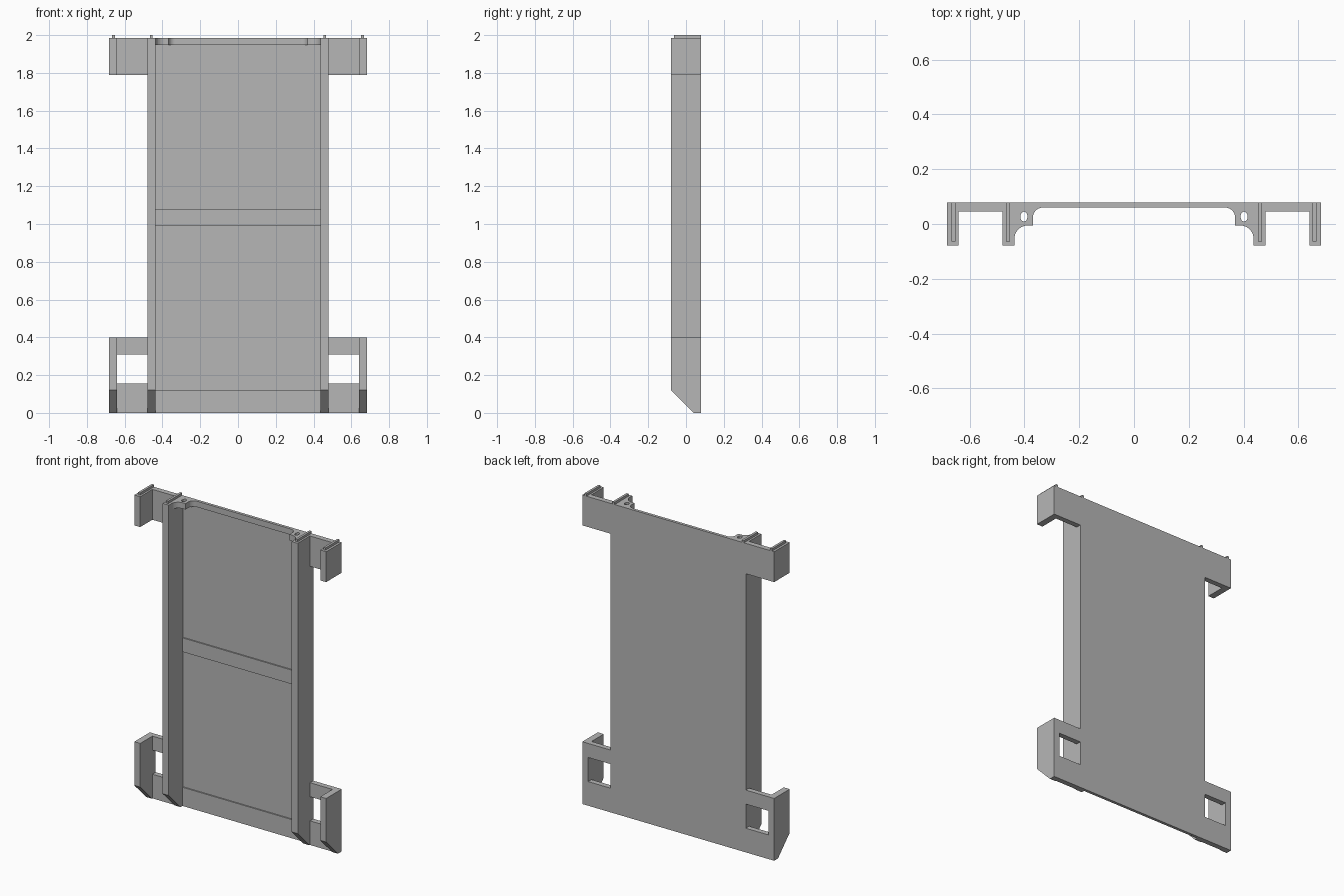
import bpy, bmesh, math
from mathutils import Vector

if "Cube" in bpy.data.objects:
    bpy.data.objects.remove(bpy.data.objects["Cube"], do_unlink=True)

GREY = (0.47, 0.47, 0.47, 1)
mat = bpy.data.materials.new("plain grey")
mat.use_nodes = True
mat.diffuse_color = GREY
mat.node_tree.nodes["Principled BSDF"].inputs["Base Color"].default_value = GREY

# Shared dimensions
BACK, SKIN, FRONT = 0.079, 0.068, -0.079
RAIL_IN, RAIL_OUT = 0.437, 0.48
WING_IN, WING_OUT = 0.64, 0.682
TOP = 1.985
PLATE = 0.045
LIP = 0.06


def prism(name, points, axis, lo, hi):
    """Extrude a 2D outline along an axis; the outline uses the other two axes in order."""
    bm = bmesh.new()
    verts = []
    for a, b in points:
        co = [a, b]
        co.insert("xyz".index(axis), lo)
        verts.append(bm.verts.new(co))
    face = bm.faces.new(verts)
    new = bmesh.ops.extrude_face_region(bm, geom=[face])["geom"]
    shift = Vector([hi - lo if c == axis else 0 for c in "xyz"])
    bmesh.ops.translate(bm, vec=shift, verts=[g for g in new if isinstance(g, bmesh.types.BMVert)])
    bmesh.ops.recalc_face_normals(bm, faces=bm.faces)
    mesh = bpy.data.meshes.new(name)
    bm.to_mesh(mesh)
    bm.free()
    mesh.materials.append(mat)
    obj = bpy.data.objects.new(name, mesh)
    bpy.context.scene.collection.objects.link(obj)
    return obj


def box(name, x, y, z):
    x0, x1 = sorted(x)
    return prism(name, [(x0, y[0]), (x1, y[0]), (x1, y[1]), (x0, y[1])], "z", *z)


def cut(obj, cutter):
    mod = obj.modifiers.new("cut", "BOOLEAN")
    mod.operation, mod.solver, mod.object = "DIFFERENCE", "EXACT", cutter
    bpy.context.view_layer.objects.active = obj
    bpy.ops.object.modifier_apply(modifier=mod.name)
    bpy.data.objects.remove(cutter, do_unlink=True)


def arc(cx, cy, r, start, end, n=10, ry=None):
    angles = [math.radians(start + (end - start) * i / n) for i in range(n + 1)]
    return [(cx + r * math.cos(t), cy + (ry or r) * math.sin(t)) for t in angles]


# Back skin: one outline with top and bottom wings, then two windows
half = [(WING_OUT, 0), (WING_OUT, 0.4), (RAIL_OUT, 0.4),
        (RAIL_OUT, 1.79), (WING_OUT, 1.79), (WING_OUT, TOP)]
skin = prism("back_panel", half + [(-x, z) for x, z in reversed(half)], "y", SKIN, BACK)
for s in (1, -1):
    cut(skin, box("window_cutter", (s * RAIL_OUT, s * WING_IN), (0, 0.2), (0.155, 0.31)))

# Shallow raised bands across the panel
box("middle_band", (-RAIL_IN, RAIL_IN), (LIP, SKIN), (0.99, 1.08))
box("bottom_band", (-RAIL_IN, RAIL_IN), (LIP, SKIN), (0, 0.12))

# Top collar with rounded corner gussets and a pin hole in each
side = [(RAIL_IN, SKIN)]
side += arc(0.387, -0.055, RAIL_IN - 0.387, 0, 90)
side += [(0.369, -0.005)]
side += arc(0.333, 0.024, 0.036, 0, 90)
collar = prism("top_collar", side + [(-x, y) for x, y in reversed(side)], "z", 1.947, TOP)
for s in (1, -1):
    hole = arc(s * 0.402, 0.027, 0.013, 0, 360, 24, ry=0.018)[:-1]
    cut(collar, prism("pin_hole_cutter", hole, "z", 1.9, 2.1))

for s, label in ((1, "left"), (-1, "right")):
    def span(a, b):
        return sorted((s * a, s * b))

    # Side rail and lower wing flange share the slanted foot
    def footed(top):
        return [(SKIN, 0), (0.04, 0), (FRONT, 0.12), (FRONT, top), (SKIN, top)]
    prism(label + "_rail", footed(TOP), "x", *span(RAIL_IN, RAIL_OUT))
    prism(label + "_lower_flange", footed(0.4), "x", *span(WING_IN, WING_OUT))
    box(label + "_upper_flange", span(WING_IN, WING_OUT), (FRONT, SKIN), (1.79, TOP))

    # Thick wing plates between rail and flange
    for part, z in (("upper_wing", (1.79, TOP)), ("window_head", (0.31, 0.4)),
                    ("window_sill", (0, 0.155))):
        box(f"{label}_{part}", span(RAIL_OUT, WING_IN), (PLATE, SKIN), z)

    # Thin locating ridges on the top ends
    box(label + "_rail_ridge", span(0.452, 0.467), (-0.063, BACK), (TOP, 2))
    box(label + "_flange_ridge", span(0.652, 0.667), (-0.063, BACK), (TOP, 2))
